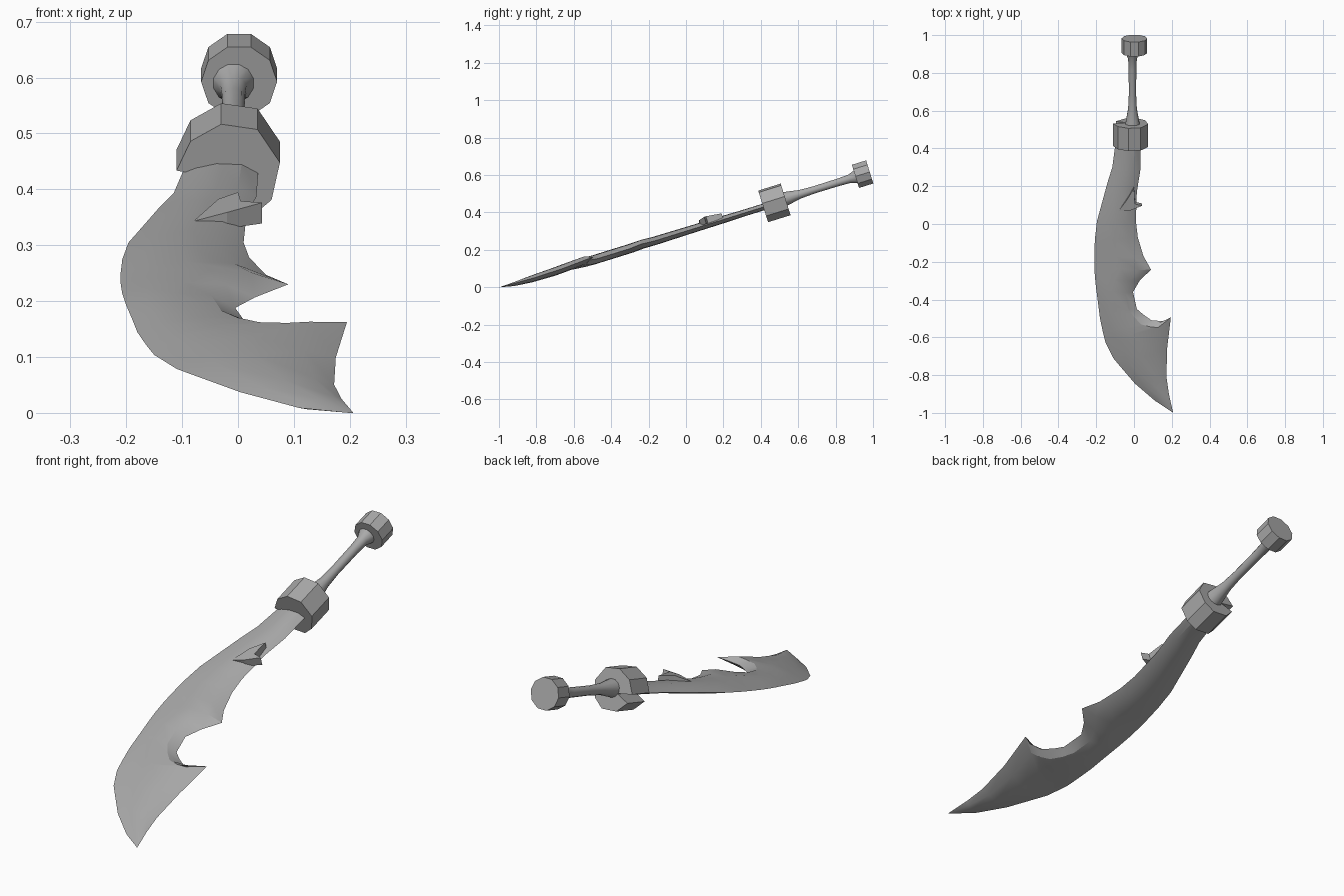
import bpy
import bmesh
import math
from mathutils import Matrix, Vector

if "Cube" in bpy.data.objects:
    bpy.data.objects.remove(bpy.data.objects["Cube"], do_unlink=True)

# The sword is laid out along its own y axis, then tilted up towards the pommel
TILT = math.radians(17.3)
PLACE = Matrix.Translation((0, 0, 0.3)) @ Matrix.Rotation(TILT, 4, "X")

steel = bpy.data.materials.new("grey_steel")
steel.use_nodes = True
colour = (0.4, 0.4, 0.4, 1)
steel.diffuse_color = colour
steel.node_tree.nodes["Principled BSDF"].inputs["Base Color"].default_value = colour


def finish(name, bm, smooth_angle=None):
    bmesh.ops.recalc_face_normals(bm, faces=bm.faces)
    mesh = bpy.data.meshes.new(name)
    bm.to_mesh(mesh)
    bm.free()
    mesh.materials.append(steel)
    obj = bpy.data.objects.new(name, mesh)
    bpy.context.collection.objects.link(obj)
    obj.matrix_world = PLACE
    if smooth_angle:
        bpy.ops.object.select_all(action="DESELECT")
        obj.select_set(True)
        bpy.context.view_layer.objects.active = obj
        bpy.ops.object.shade_smooth_by_angle(angle=math.radians(smooth_angle))
    return obj


def loft(name, rings, smooth_angle=None):
    """Skin a list of equal closed rings and cap both ends."""
    bm = bmesh.new()
    loops = [[bm.verts.new(p) for p in ring] for ring in rings]
    count = len(loops[0])
    for a, b in zip(loops, loops[1:]):
        for i in range(count):
            j = (i + 1) % count
            bm.faces.new((a[i], a[j], b[j], b[i]))
    bm.faces.new(loops[0])
    bm.faces.new(loops[-1])
    bmesh.ops.remove_doubles(bm, verts=bm.verts, dist=0.0005)
    return finish(name, bm, smooth_angle)


def circle(radius, y, sides, x=0, z=0):
    angles = [math.tau * (i + 0.5) / sides for i in range(sides)]
    return [(x + radius * math.sin(a), y, z + radius * math.cos(a)) for a in angles]


# Blade: each row pairs a cutting edge point with a notched edge point,
# followed by the half thickness and the upward lift of the notched edge
rows = [
    (-.095, .45, .037, .45, .018, 0), (-.115, .3, .033, .28, .018, 0),
    (-.14, .22, .015, .17, .02, 0), (-.196, .015, .01, .015, .021, 0),
    (-.207, -.08, .02, -.07, .022, 0), (-.21, -.16, .05, -.17, .023, 0),
    (-.21, -.22, .09, -.24, .024, .005), (-.207, -.28, .03, -.3, .025, 0),
    (-.2, -.345, -.005, -.36, .025, 0), (-.19, -.42, .015, -.45, .025, 0),
    (-.18, -.5, .05, -.48, .025, 0), (-.165, -.57, .095, -.51, .025, .005),
    (-.15, -.63, .155, -.51, .024, .01), (-.11, -.71, .195, -.49, .022, .016),
    (-.085, -.74, .175, -.66, .022, .005), (.005, -.845, .172, -.81, .018, .003),
    (.11, -.935, .185, -.9, .01, .006), (.207, -.996, .207, -.996, 0, .01),
]


def blade_ring(lx, ly, rx, ry, half, lift):
    left = Vector((lx, ly / math.cos(TILT), lift if half == 0 else 0))
    right = Vector((rx, ry / math.cos(TILT), lift))
    section = [(0, 0), (.18, .55), (.45, 1), (.78, .9),
               (1, 0), (.78, -.9), (.45, -1), (.18, -.55)]
    return [left.lerp(right, t) + Vector((0, 0, h * half)) for t, h in section]


loft("blade", [blade_ring(*row) for row in rows], 25)

# Crescent spur standing on the upper face of the blade
spur = [(-.08, .08), (-.02, .085), (.043, .115), (.005, .125), (0, .21), (-.035, .15)]
tops = [.02, .035, .044, .044, .034, .04]
loft("blade_spur", [[(x, y, 0.005) for x, y in spur],
                    [(x, y, z) for (x, y), z in zip(spur, tops)]])

# Guard: faceted block with a wedge notch on the cutting side
guard = [(-.11, .005), (-.085, .06), (-.03, .092), (.035, .082), (.075, .02),
         (.06, -.05), (.02, -.085), (-.05, -.08), (-.095, -.035), (-.04, -.008)]
loft("guard", [[(x, y, z) for x, z in guard] for y in (.433, .559)])

# Grip: flares out at both ends
profile = [(.54, .042), (.58, .035), (.64, .024), (.72, .02),
           (.86, .021), (.92, .024), (.955, .038)]
loft("grip", [circle(r, y, 12, -.008, .007) for y, r in profile], 40)

# Pommel: ten sided drum
loft("pommel", [circle(.068, y, 10, .002, .01) for y in (.952, 1.032)])
